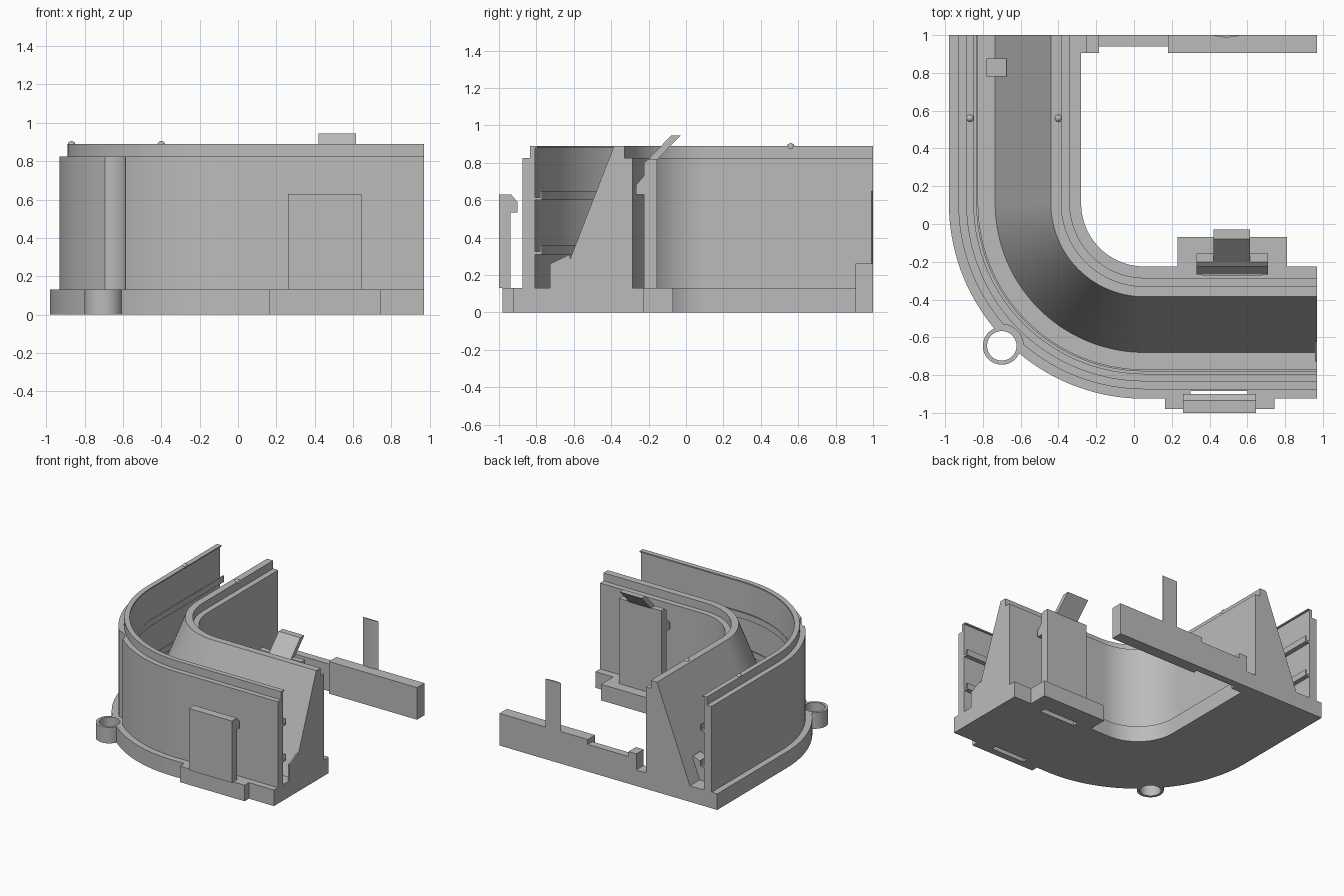
import bpy, bmesh, math
from mathutils import Vector

if "Cube" in bpy.data.objects:
    bpy.data.objects.remove(bpy.data.objects["Cube"])

grey = bpy.data.materials.new("plastic_grey")
grey.diffuse_color = (0.5, 0.5, 0.5, 1)
grey.use_nodes = True
grey.node_tree.nodes["Principled BSDF"].inputs["Base Color"].default_value = grey.diffuse_color

CX, CY = 0.055, 0.11      # centre of the corner bend
END_X, END_Y = 0.97, 1.0  # the two open ends
SEG = 36


def make(name, bm, smooth=True):
    bmesh.ops.recalc_face_normals(bm, faces=bm.faces)
    me = bpy.data.meshes.new(name)
    bm.to_mesh(me)
    bm.free()
    me.materials.append(grey)
    ob = bpy.data.objects.new(name, me)
    bpy.context.collection.objects.link(ob)
    if smooth:
        shade(ob)
    return ob


def shade(ob):
    bpy.ops.object.select_all(action='DESELECT')
    ob.select_set(True)
    bpy.context.view_layer.objects.active = ob
    bpy.ops.object.shade_smooth_by_angle(angle=math.radians(30))


def loft(name, rings, closed=False):
    """Skin a row of equal rings; cap the ends unless closed."""
    bm = bmesh.new()
    vs = [[bm.verts.new(p) for p in r] for r in rings]
    n = len(vs[0])
    pairs = list(zip(vs, vs[1:])) + ([(vs[-1], vs[0])] if closed else [])
    for a, b in pairs:
        for i in range(n):
            j = (i + 1) % n
            bm.faces.new((a[i], a[j], b[j], b[i]))
    if not closed:
        bm.faces.new(vs[0])
        bm.faces.new(vs[-1][::-1])
    return make(name, bm)


def sweep(name, profile):
    """Sweep a (radius, z) profile along the L-shaped path with a round corner."""
    rings = [[(END_X, CY - r, z) for r, z in profile]]
    for k in range(SEG + 1):
        a = 1.5 * math.pi - 0.5 * math.pi * k / SEG
        rings.append([(CX + r * math.cos(a), CY + r * math.sin(a), z) for r, z in profile])
    rings.append([(CX - r, END_Y, z) for r, z in profile])
    return loft(name, rings)


def slab_x(name, x0, x1, yz):
    return loft(name, [[(x, y, z) for y, z in yz] for x in (x0, x1)])


def box(name, x0, x1, y0, y1, z0, z1):
    return slab_x(name, x0, x1, [(y0, z0), (y1, z0), (y1, z1), (y0, z1)])


def cylinder(name, x, y, r, z0, z1, n=48):
    ring = [(x + r * math.cos(2 * math.pi * i / n), y + r * math.sin(2 * math.pi * i / n)) for i in range(n)]
    return loft(name, [[(px, py, z) for px, py in ring] for z in (z0, z1)])


def cut(ob, cutter):
    m = ob.modifiers.new("cut", 'BOOLEAN')
    m.operation, m.solver, m.object = 'DIFFERENCE', 'EXACT', cutter
    bpy.context.view_layer.objects.active = ob
    bpy.ops.object.modifier_apply(modifier=m.name)
    bpy.data.objects.remove(cutter)
    shade(ob)


# Main channel: floor, stepped outer wall, sloped inner wall
floor = sweep("floor", [(1.035, 0), (1.035, 0.13), (0.335, 0.13), (0.335, 0)])
outer_wall = sweep("outer_wall", [(0.985, 0.13), (0.985, 0.825), (0.943, 0.825), (0.943, 0.89),
                                  (0.903, 0.89), (0.903, 0.88), (0.917, 0.88), (0.917, 0.13)])
sweep("inner_wall", [(0.79, 0.13), (0.495, 0.89), (0.44, 0.89), (0.44, 0.825),
                     (0.395, 0.825), (0.395, 0.13)])

# Hooked rails on the inside of the outer wall
for i, z in enumerate((0.31, 0.60)):
    sweep(f"rail_{i + 1}", [(0.917, z), (0.88, z), (0.88, z + 0.05), (0.89, z + 0.05),
                            (0.89, z + 0.015), (0.917, z + 0.015)])

# Screw ring on the corner, with its clearance in the wall
RX, RY = -0.70, -0.645
cut(floor, cylinder("hole_cutter", RX, RY, 0.08, -0.1, 0.3))
cut(outer_wall, cylinder("recess_cutter", RX, RY, 0.114, 0.1, 0.825))
rings = []
for k in range(48):
    c, s = math.cos(2 * math.pi * k / 48), math.sin(2 * math.pi * k / 48)
    rings.append([(RX + r * c, RY + r * s, z) for r, z in
                  ((0.10, 0), (0.10, 0.13), (0.078, 0.13), (0.078, 0))])
loft("screw_ring", rings, closed=True)

# Stop blocks at the foot of the slope
stop = [(0.73, 0.31), (0.837, 0.26), (0.837, 0.13), (0.73, 0.13)]
slab_x("south_stop", 0.958, END_X, [(CY - r, z) for r, z in stop])
loft("north_stop", [[(CX - r, y, z) for r, z in stop] for y in (0.78, 0.875)])

# Locating bumps on the wall tops
for side, x in (("outer", -0.868), ("inner", -0.40)):
    bm = bmesh.new()
    bmesh.ops.create_uvsphere(bm, u_segments=16, v_segments=8, radius=0.02)
    bmesh.ops.translate(bm, verts=bm.verts, vec=Vector((x, 0.56, 0.885)))
    make(f"{side}_bump", bm)

# Front clip on its foot
cut(floor, box("slot_cutter", 0.30, 0.60, -0.93, -0.885, -0.1, 0.3))
box("front_clip_foot", 0.165, 0.745, -0.98, -0.925, 0, 0.13)
slab_x("front_clip", 0.26, 0.645, [(-1, 0.13), (-1, 0.63), (-0.935, 0.63), (-0.9, 0.59),
                                   (-0.9, 0.535), (-0.937, 0.535), (-0.937, 0.13)])

# Inner clip with a finger tab
inner_foot = box("inner_clip_foot", 0.23, 0.81, -0.225, -0.07, 0, 0.13)
cut(floor, box("slot_cutter", 0.36, 0.68, -0.27, -0.20, -0.1, 0.3))
slab_x("inner_clip", 0.33, 0.71, [(-0.225, 0.13), (-0.155, 0.13), (-0.155, 0.82), (-0.2, 0.82),
                                  (-0.225, 0.8), (-0.225, 0.73), (-0.268, 0.68),
                                  (-0.268, 0.63), (-0.225, 0.63)])
slab_x("finger_tab", 0.42, 0.615, [(-0.2, 0.82), (-0.08, 0.945), (-0.03, 0.945), (-0.155, 0.815)])

# Back bar with a lower bridge and an end block
box("back_bar", 0.18, END_X, 0.905, 1, 0, 0.26)
box("back_bar_bridge", -0.185, 0.18, 0.94, 1, 0, 0.22)
box("back_bar_block", -0.255, -0.185, 0.905, 1, 0, 0.26)
box("back_bar_root", -0.28, -0.255, 0.905, 1, 0, 0.13)

# Thin curved post on the back bar
arc = [(0.49 + 0.07 * t / 4, 0.988 + 0.010 * (t / 4) ** 2) for t in range(-4, 5)]
post = [(0.42, 1.0)] + arc + [(0.56, 1.0)]
loft("back_post", [[(x, y, z) for x, y in post] for z in (0.2, 0.65)])
